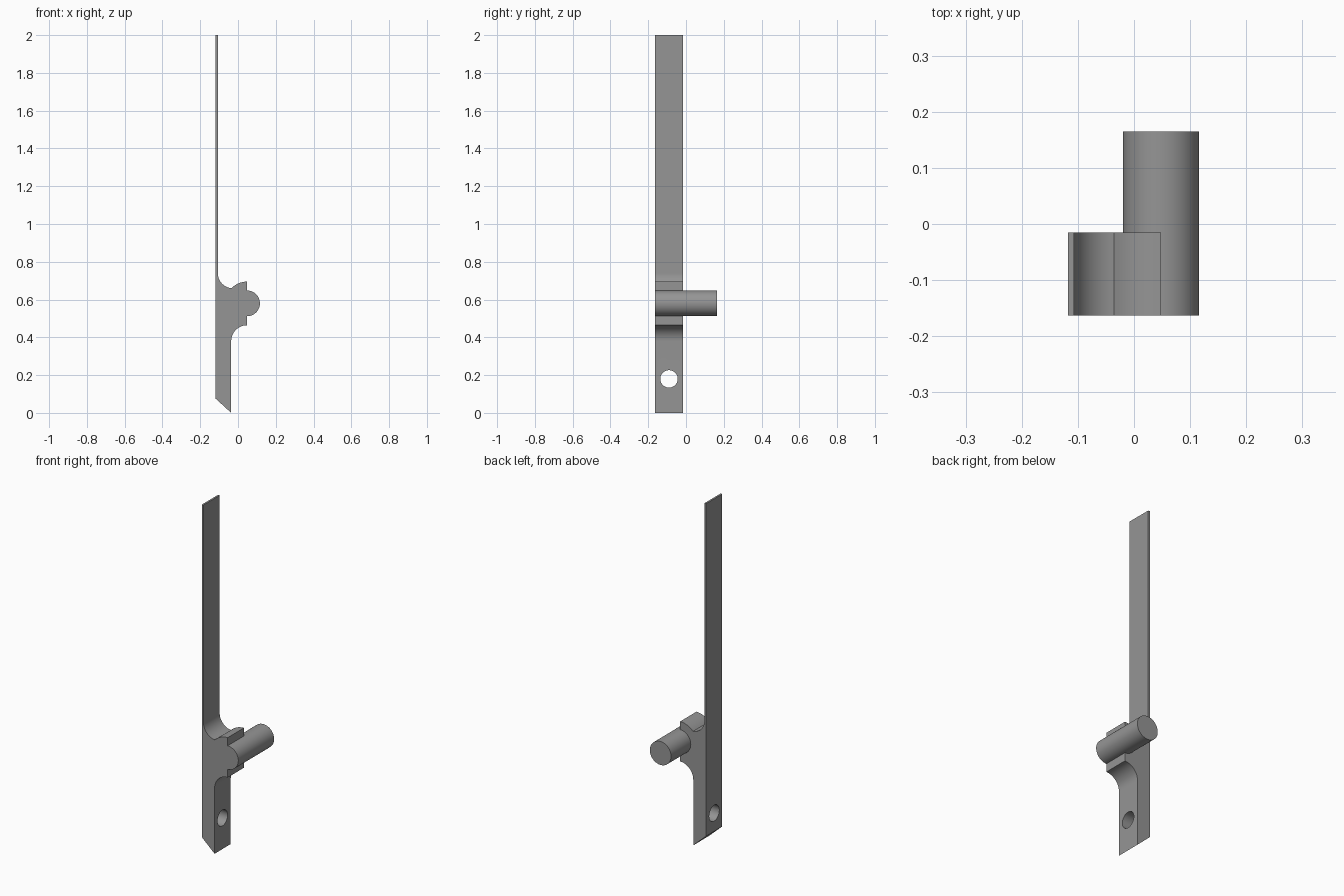
import bpy, bmesh, math
from mathutils import Matrix

if "Cube" in bpy.data.objects:
    bpy.data.objects.remove(bpy.data.objects["Cube"])

Y0, Y1, YP = -0.163, -0.015, 0.165   # body front, body back, pin end
PX, PZ = 0.048, 0.58                 # pin axis

grey = bpy.data.materials.new("grey")
grey.diffuse_color = (0.3, 0.3, 0.3, 1)
grey.use_nodes = True
grey.node_tree.nodes["Principled BSDF"].inputs["Base Color"].default_value = grey.diffuse_color


def arc(cx, cz, r, a0, a1, n=14):
    angles = [math.radians(a0 + (a1 - a0) * i / n) for i in range(n + 1)]
    return [(cx + r * math.cos(a), cz + r * math.sin(a)) for a in angles]


def make_object(name, bm):
    bmesh.ops.recalc_face_normals(bm, faces=bm.faces)
    mesh = bpy.data.meshes.new(name)
    bm.to_mesh(mesh)
    bm.free()
    mesh.materials.append(grey)
    obj = bpy.data.objects.new(name, mesh)
    bpy.context.collection.objects.link(obj)
    return obj


def cylinder(name, r, length, center, axis):
    bm = bmesh.new()
    bmesh.ops.create_cone(bm, cap_ends=True, segments=64, radius1=r, radius2=r, depth=length,
                          matrix=Matrix.Translation(center) @ Matrix.Rotation(math.pi / 2, 4, axis))
    return make_object(name, bm)


# Lever body: side outline with thin blade, fillet, round boss and slanted foot
outline = [(-0.036, 0.0)]
outline += arc(PX, 0.38, 0.084, 180, 90)            # lower hollow
outline += arc(PX, PZ, 0.115, 90, 137)              # boss top
outline += arc(-0.027, 0.74, 0.08, 264, 180)        # fillet into the blade
outline += [(-0.107, 2.0), (-0.118, 2.0), (-0.118, 0.075)]
bm = bmesh.new()
face = bm.faces.new([bm.verts.new((x, Y0, z)) for x, z in outline])
new = bmesh.ops.extrude_face_region(bm, geom=[face])["geom"]
bmesh.ops.translate(bm, vec=(0, Y1 - Y0, 0),
                    verts=[v for v in new if isinstance(v, bmesh.types.BMVert)])
lever = make_object("lever_with_pin", bm)

# Pin joined to the boss, and mounting hole through the foot
pin = cylinder("pin", 0.068, YP - Y0, (PX, (Y0 + YP) / 2, PZ), 'X')
hole = cylinder("hole_cutter", 0.046, 0.4, (-0.08, -0.09, 0.18), 'Y')

bpy.context.view_layer.objects.active = lever
lever.select_set(True)
for tool, operation in ((pin, 'UNION'), (hole, 'DIFFERENCE')):
    tool.select_set(False)
    tool.hide_render = True
    mod = lever.modifiers.new(tool.name, 'BOOLEAN')
    mod.object, mod.operation, mod.solver = tool, operation, 'EXACT'
    bpy.ops.object.modifier_apply(modifier=mod.name)
    bpy.data.objects.remove(tool)
bpy.ops.object.shade_smooth_by_angle(angle=math.radians(25))
